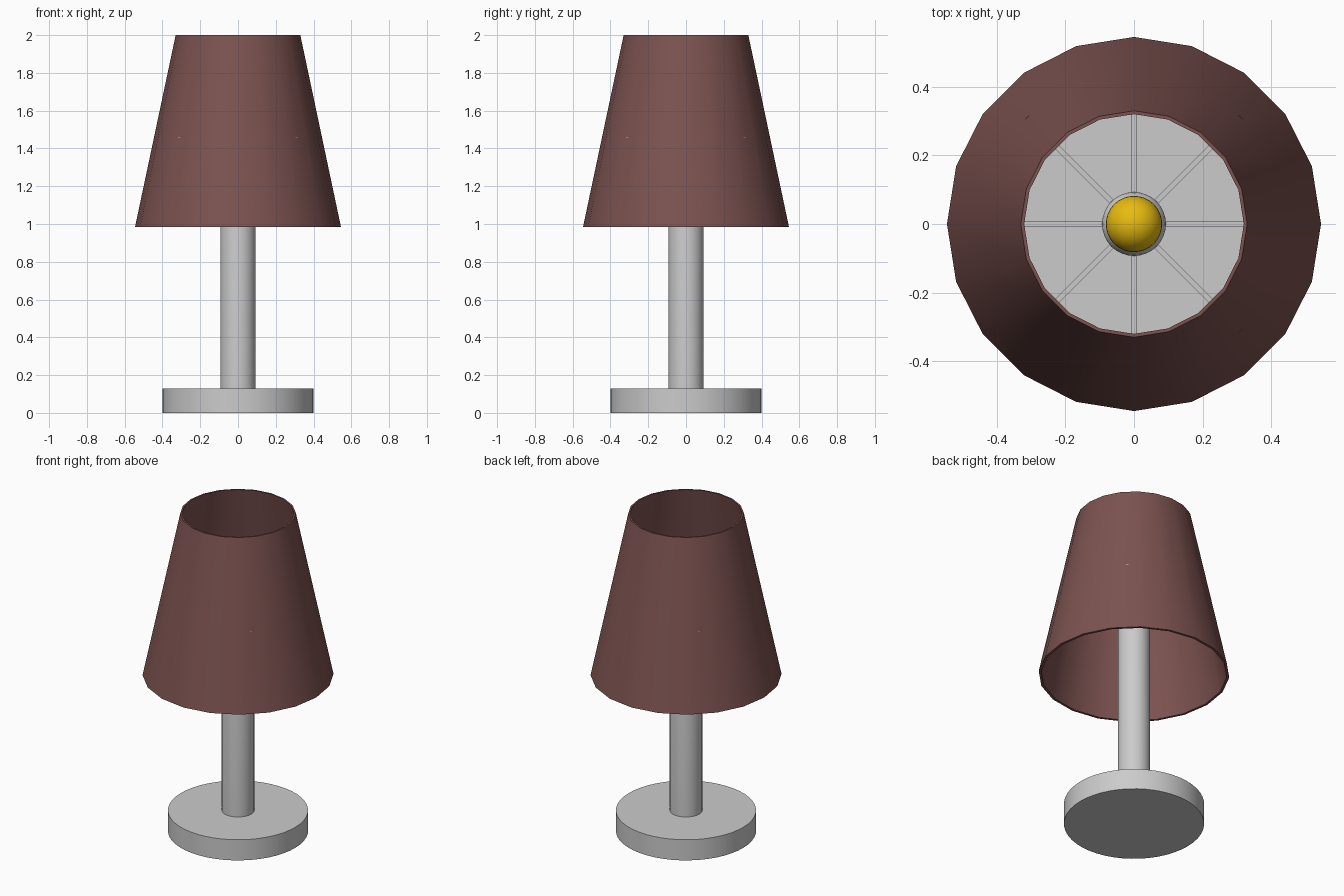
import bpy, bmesh
from math import pi, radians
from mathutils import Matrix, Vector

if "Cube" in bpy.data.objects:
    bpy.data.objects.remove(bpy.data.objects["Cube"])


def material(name, rgb):
    m = bpy.data.materials.new(name)
    m.diffuse_color = (*rgb, 1)
    m.use_nodes = True
    m.node_tree.nodes["Principled BSDF"].inputs["Base Color"].default_value = m.diffuse_color
    return m


def finish(name, bm, mat=None, smooth=True):
    bmesh.ops.recalc_face_normals(bm, faces=bm.faces)
    mesh = bpy.data.meshes.new(name)
    bm.to_mesh(mesh)
    bm.free()
    ob = bpy.data.objects.new(name, mesh)
    bpy.context.collection.objects.link(ob)
    if mat:
        mesh.materials.append(mat)
    if smooth:
        bpy.ops.object.select_all(action='DESELECT')
        ob.select_set(True)
        bpy.context.view_layer.objects.active = ob
        bpy.ops.object.shade_smooth_by_angle(angle=radians(30))
    return ob


def lathe(name, profile, sides, closed=False, mat=None):
    """Spin an (r, z) profile around the z axis."""
    bm = bmesh.new()
    vs = [bm.verts.new((r, 0, z)) for r, z in profile]
    es = [bm.edges.new(p) for p in zip(vs, vs[1:])]
    if closed:
        es.append(bm.edges.new((vs[-1], vs[0])))
    bmesh.ops.spin(bm, geom=vs + es, cent=(0, 0, 0), axis=(0, 0, 1),
                   angle=2 * pi, steps=sides, use_merge=True)
    bmesh.ops.remove_doubles(bm, verts=bm.verts, dist=1e-5)
    return finish(name, bm, mat)


shade_mat = material("maroon_fabric", (0.2, 0.085, 0.08))
bulb_mat = material("warm_yellow", (0.8, 0.5, 0.005))

# Foot disc
lathe("base", [(0, 0), (0.4, 0), (0.4, 0.13), (0, 0.13)], 48)

# Stem with a softened top edge
lathe("stem", [(0, 0.12), (0.093, 0.12), (0.093, 1.47), (0.09, 1.485),
               (0.08, 1.5), (0, 1.5)], 32)

# Twenty-sided open shade with a thin wall
lathe("shade", [(0.545, 0.985), (0.33, 2.0), (0.32, 2.0), (0.53, 0.985)],
      20, closed=True, mat=shade_mat)

# Round bulb resting on the stem
bm = bmesh.new()
bmesh.ops.create_uvsphere(bm, u_segments=32, v_segments=16, radius=0.082,
                          matrix=Matrix.Translation((0, 0, 1.54)))
finish("bulb", bm, bulb_mat)

# Four crossing bars make the eight spokes holding the shade
bm = bmesh.new()
for i in range(4):
    m = (Matrix.Rotation(i * pi / 4, 4, 'Z') @ Matrix.Translation((0, 0, 1.45))
         @ Matrix.Diagonal(Vector((0.88, 0.016, 0.016, 1))))
    bmesh.ops.create_cube(bm, size=1, matrix=m)
finish("shade_spokes", bm, smooth=False)
